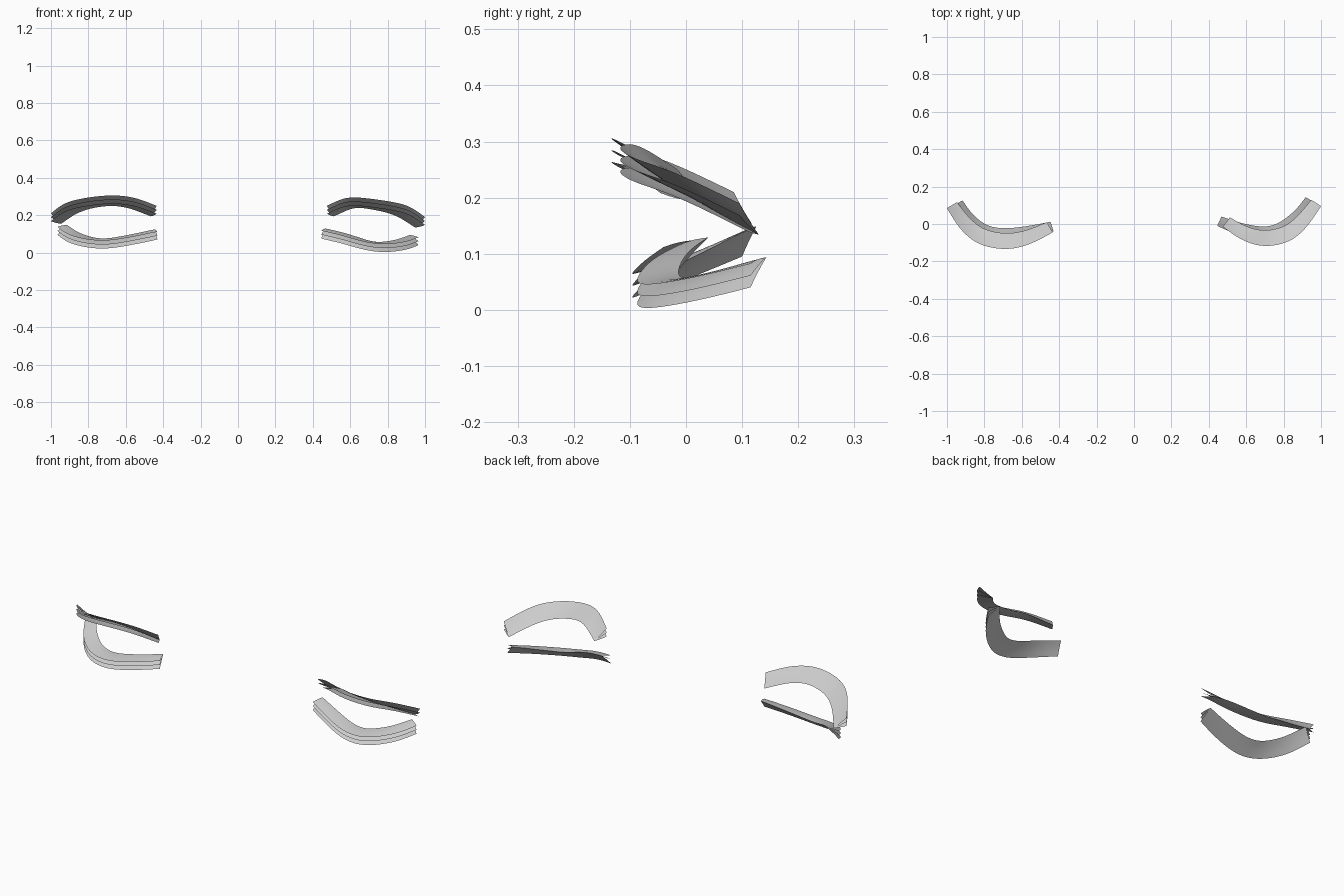
import bpy, math
from mathutils import Vector

if "Cube" in bpy.data.objects:
    bpy.data.objects.remove(bpy.data.objects["Cube"])


def spline(pts, steps):
    """Smooth curve through the control points (Catmull-Rom), lightly relaxed."""
    p = [Vector(q) for q in pts]
    p = [2 * p[0] - p[1]] + p + [2 * p[-1] - p[-2]]
    out = []
    for i in range(1, len(p) - 2):
        a, b, c, d = p[i - 1:i + 3]
        for k in range(steps):
            t = k / steps
            out.append(0.5 * (2 * b + (c - a) * t + (2 * a - 5 * b + 4 * c - d) * t * t
                              + (3 * b - a - 3 * c + d) * t ** 3))
    out.append(p[-2])
    for _ in range(6):
        out = [out[0]] + [(out[i - 1] + 2 * out[i] + out[i + 1]) / 4
                          for i in range(1, len(out) - 1)] + [out[-1]]
    return out


def lash_sheet(name, tips, width, root, curl, shift):
    """Thin curved card; all layers share one root edge and fan out to their tips."""
    line = spline(tips, 6)
    n, cols = len(line), 5
    verts, faces = [], []
    for i, p in enumerate(line):
        t = line[min(i + 1, n - 1)] - line[max(i - 1, 0)]
        inward = Vector((-t.y, t.x, 0)).normalized()
        if inward.y < 0:
            inward = -inward
        w = width * (0.74 + 0.26 * math.sin(math.pi * i / (n - 1)))
        for k in range(cols):
            u = k / (cols - 1)
            z = shift * (1 - u) + root * u + curl * math.sin(math.pi * u)
            verts.append(p + inward * w * u + Vector((0, 0, z)))
    for i in range(n - 1):
        for k in range(cols - 1):
            a = i * cols + k
            faces.append((a, a + 1, a + cols + 1, a + cols))
    me = bpy.data.meshes.new(name)
    me.from_pydata(verts, [], faces)
    me.polygons.foreach_set("use_smooth", [True] * len(faces))
    # make every card face upwards
    if sum(q.normal.z for q in me.polygons) < 0:
        me.flip_normals()
    me.update()
    bpy.context.collection.objects.link(bpy.data.objects.new(name, me))


# tip edges: top layer for the upper lashes, bottom layer for the lower ones
upper = {
    "left": [(-1, .085, .21), (-.93, -.025, .262), (-.83, -.108, .29),
             (-.68, -.136, .307), (-.55, -.105, .293), (-.435, -.045, .25)],
    "right": [(1, .095, .19), (.92, -.02, .245), (.83, -.093, .27),
              (.70, -.12, .289), (.58, -.087, .295), (.475, -.015, .25)],
}
lower = {
    "left": [(-.965, .10, .095), (-.91, .005, .056), (-.82, -.073, .03),
             (-.70, -.098, .021), (-.55, -.075, .045), (-.43, -.04, .07)],
    "right": [(.965, .115, .04), (.90, .017, .016), (.79, -.07, .002),
              (.68, -.088, .014), (.56, -.06, .048), (.445, -.01, .075)],
}

# three fanned cards for each lash
for side in ("left", "right"):
    for layer in range(3):
        lash_sheet(f"upper_lash_{side}_{layer}", upper[side], .085, -.056, -.002, -.021 * layer)
        lash_sheet(f"lower_lash_{side}_{layer}", lower[side], .074, .054, .002, .021 * layer)
